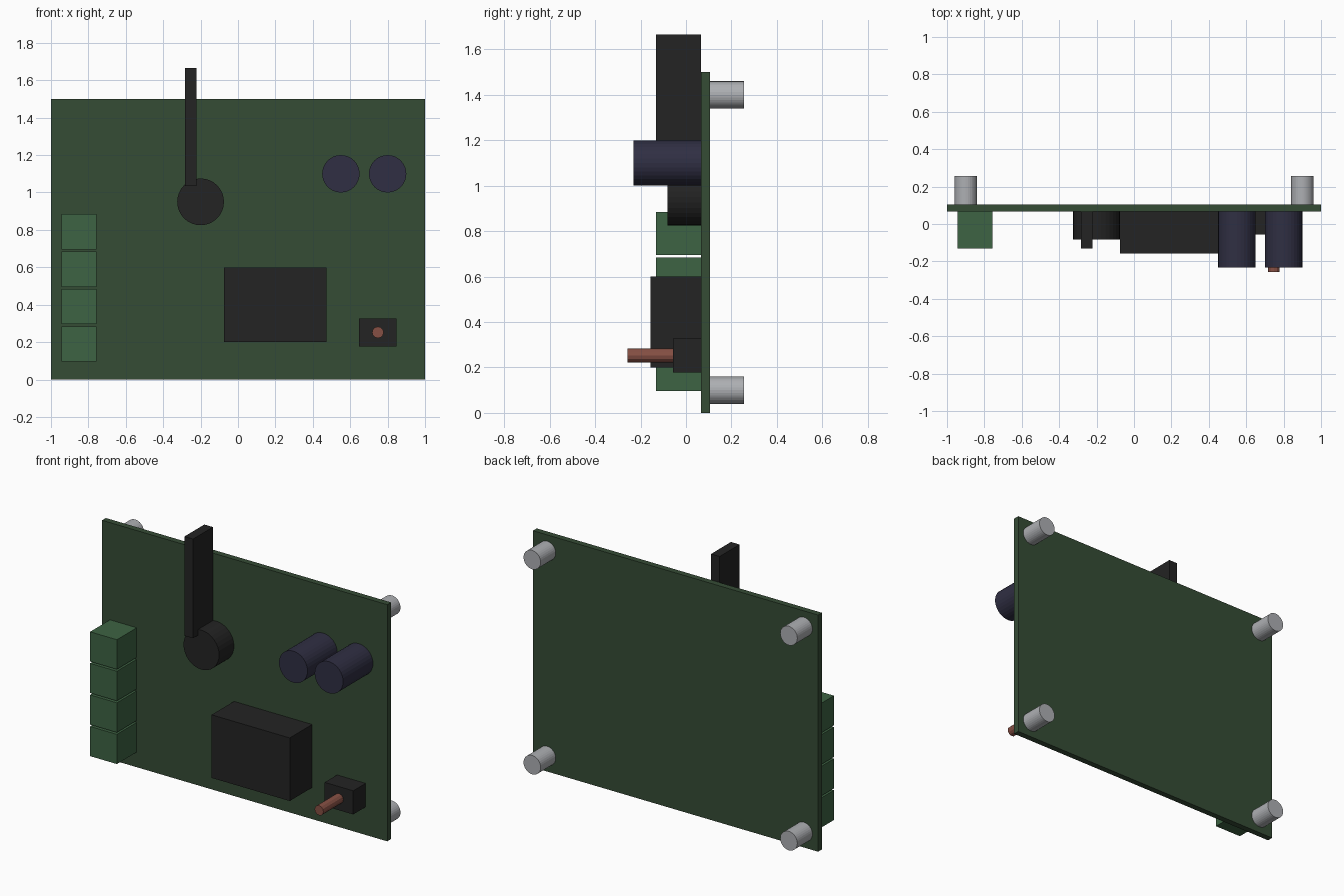
import bpy, math

if "Cube" in bpy.data.objects:
    bpy.data.objects.remove(bpy.data.objects["Cube"])

def mat(name, r, g, b):
    m = bpy.data.materials.new(name)
    m.diffuse_color = (r, g, b, 1)
    m.use_nodes = True
    m.node_tree.nodes["Principled BSDF"].inputs["Base Color"].default_value = m.diffuse_color
    return m

BOARD = mat("board green", 0.036, 0.072, 0.036)
TERM = mat("terminal green", 0.047, 0.125, 0.056)
BLACK = mat("black plastic", 0.017, 0.017, 0.017)
CAP = mat("capacitor navy", 0.029, 0.028, 0.056)
COPPER = mat("copper brown", 0.24, 0.08, 0.058)
METAL = mat("standoff metal", 0.42, 0.43, 0.45)

FACE, BACK = 0.067, 0.105   # front and back of the board in y

def box(name, x0, x1, y0, y1, z0, z1, m):
    bpy.ops.mesh.primitive_cube_add(size=1, location=((x0+x1)/2, (y0+y1)/2, (z0+z1)/2))
    o = bpy.context.object
    o.name = name
    o.scale = (x1-x0, y1-y0, z1-z0)
    bpy.ops.object.transform_apply(location=False, rotation=False, scale=True)
    o.data.materials.append(m)

def rod(name, x, z, r, y0, y1, m, sides=32):
    bpy.ops.mesh.primitive_cylinder_add(vertices=sides, radius=r, depth=y1-y0,
        location=(x, (y0+y1)/2, z), rotation=(math.pi/2, 0, 0))
    o = bpy.context.object
    o.name = name
    o.data.materials.append(m)

# circuit board
box("circuit_board", -1, 1, FACE, BACK, 0, 1.5, BOARD)

# standoffs at the back corners
for x in (-0.9, 0.9):
    for z in (0.1, 1.4):
        rod("standoff", x, z, 0.06, BACK, 0.256, METAL)

# screw terminal blocks
for i in range(4):
    z = 0.19 + 0.2 * i
    box("terminal_block", -0.945, -0.757, -0.132, FACE, z-0.094, z+0.094, TERM)

# antenna and its round base
rod("antenna_base", -0.2, 0.95, 0.125, -0.082, FACE, BLACK)
box("antenna", -0.283, -0.223, -0.132, FACE, 1.036, 1.665, BLACK)

# capacitors
for x in (0.55, 0.8):
    rod("capacitor", x, 1.1, 0.1, -0.232, FACE, CAP)

# relay
box("relay", -0.075, 0.473, -0.157, FACE, 0.2, 0.6, BLACK)

# push switch with plunger
box("switch_body", 0.648, 0.848, -0.057, FACE, 0.177, 0.327, BLACK)
rod("switch_plunger", 0.748, 0.252, 0.031, -0.257, -0.057, COPPER, 12)
